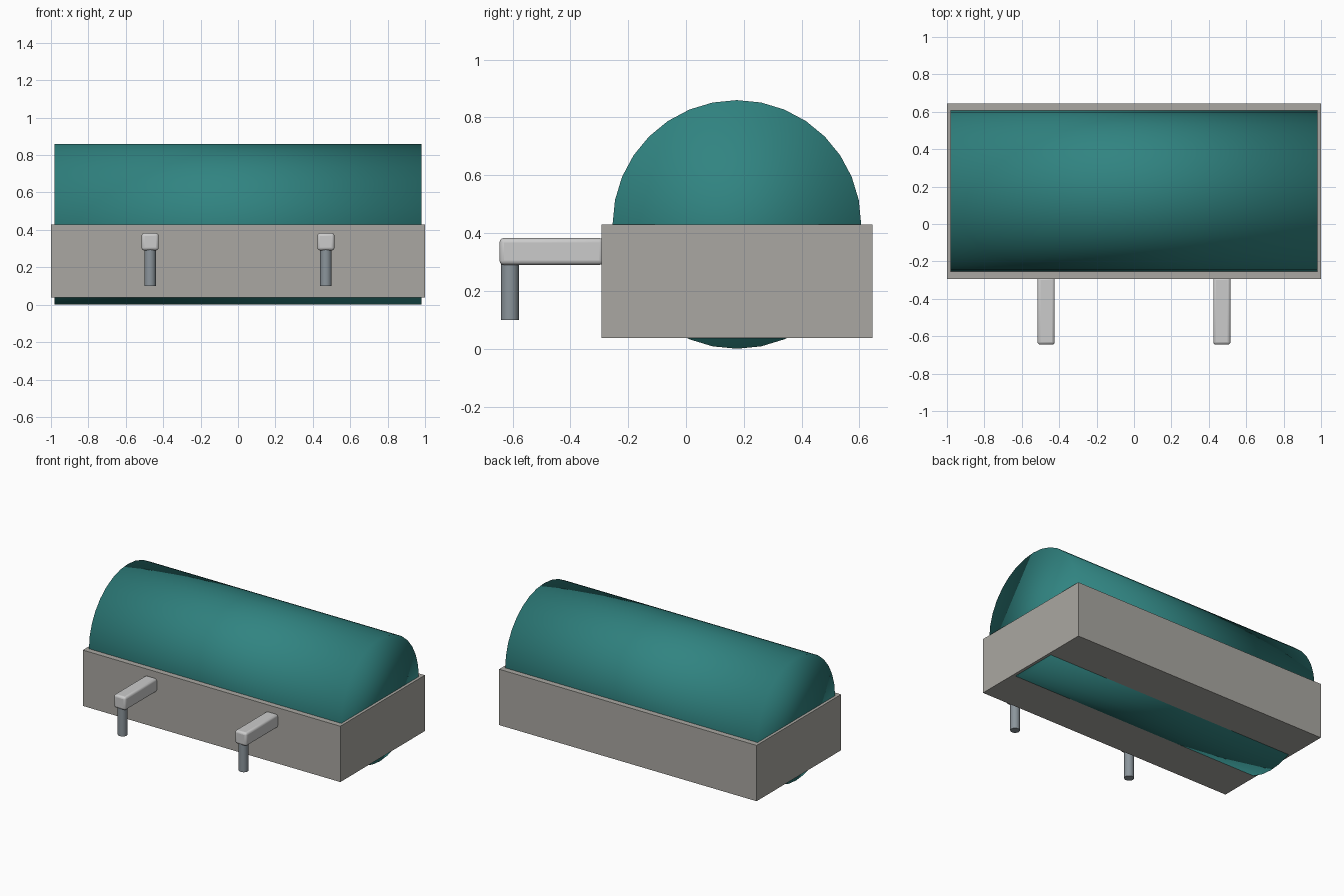
import bpy
from math import pi

if "Cube" in bpy.data.objects:
    bpy.data.objects.remove(bpy.data.objects["Cube"])


def material(name, rgb):
    m = bpy.data.materials.new(name)
    m.diffuse_color = (*rgb, 1)
    m.use_nodes = True
    m.node_tree.nodes["Principled BSDF"].inputs["Base Color"].default_value = m.diffuse_color
    return m


def box(name, lo, hi, mat=None, bevel=0):
    centre = [(a + b) / 2 for a, b in zip(lo, hi)]
    bpy.ops.mesh.primitive_cube_add(size=1, location=centre)
    ob = bpy.context.object
    ob.name = name
    ob.scale = [b - a for a, b in zip(lo, hi)]
    bpy.ops.object.transform_apply(location=False, rotation=False, scale=True)
    if mat:
        ob.data.materials.append(mat)
    if bevel:
        mod = ob.modifiers.new("soft_edges", 'BEVEL')
        mod.width = bevel
        mod.segments = 3
        bpy.ops.object.shade_smooth_by_angle()
    return ob


def cylinder(name, radius, depth, location, sides, mat, rotation=(0, 0, 0)):
    bpy.ops.mesh.primitive_cylinder_add(vertices=sides, radius=radius, depth=depth,
                                        location=location, rotation=rotation)
    ob = bpy.context.object
    ob.name = name
    ob.data.materials.append(mat)
    return ob


teal = material("teal", (0.03, 0.23, 0.22))
stone = material("warm_grey", (0.40, 0.39, 0.36))
steel = material("steel_grey", (0.26, 0.30, 0.33))

# Rectangular housing
box("housing", (-1, -0.293, 0.038), (1, 0.645, 0.43), stone)

# Drum lying along x, smooth shaded over its caps
cylinder("drum", 0.43, 1.96, (0, 0.176, 0.43), 32, teal, (0, pi / 2, 0))
bpy.ops.object.shade_smooth()

# Two front arms, each with a peg hanging from its tip
for side, x in (("left", -0.47), ("right", 0.47)):
    box(side + "_arm", (x - 0.046, -0.645, 0.29), (x + 0.046, -0.285, 0.383), bevel=0.015)
    cylinder(side + "_peg", 0.031, 0.21, (x, -0.609, 0.205), 20, steel)
    bpy.ops.object.shade_smooth_by_angle()
